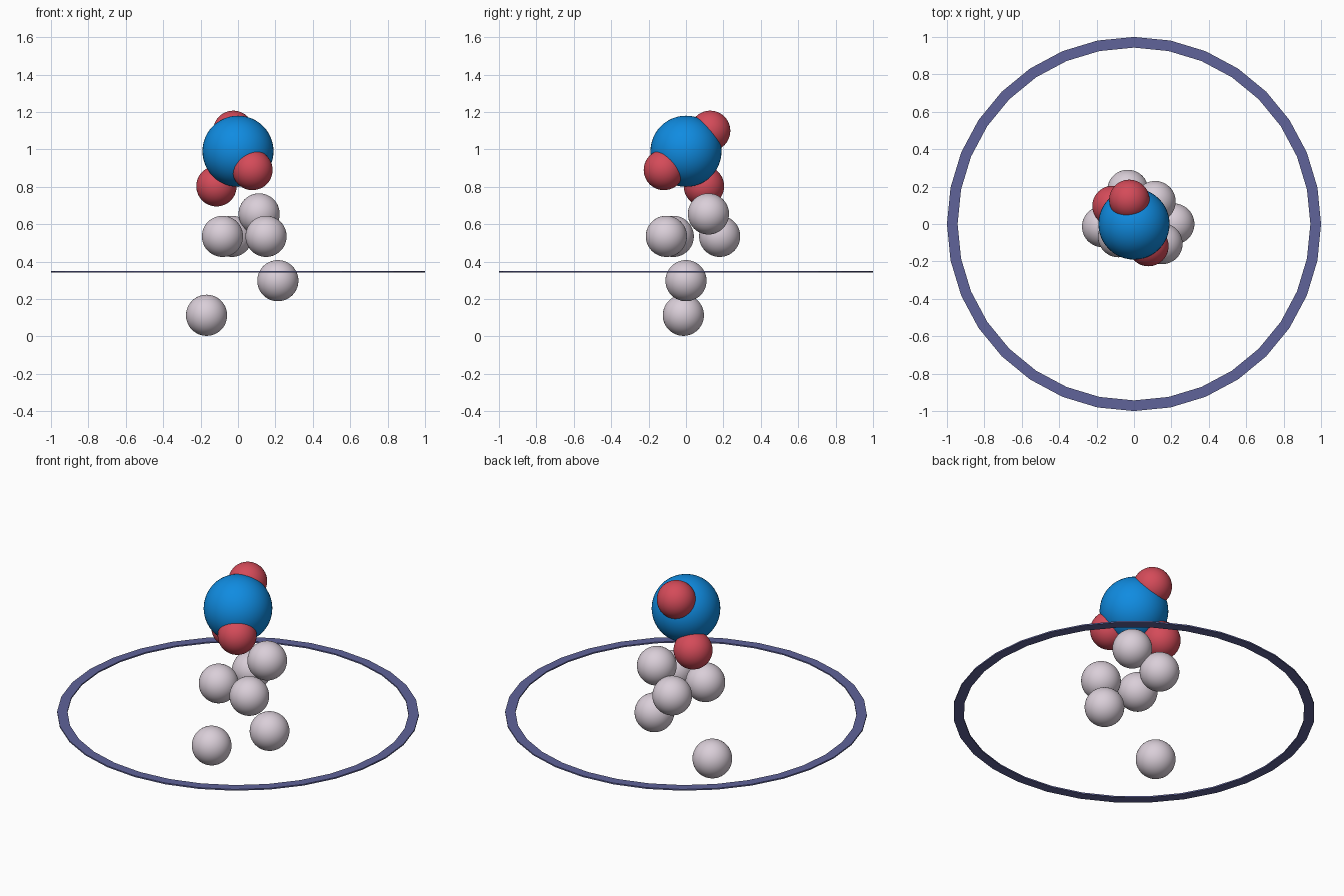
import bpy, bmesh, math

if "Cube" in bpy.data.objects:
    bpy.data.objects.remove(bpy.data.objects["Cube"])


def material(name, rgb):
    m = bpy.data.materials.new(name)
    m.diffuse_color = (*rgb, 1.0)
    m.use_nodes = True
    m.node_tree.nodes["Principled BSDF"].inputs["Base Color"].default_value = m.diffuse_color
    return m


BLUE = material("bright_blue", (0.005, 0.26, 0.75))
RED = material("warm_red", (0.66, 0.07, 0.10))
SILVER = material("pale_mauve", (0.70, 0.62, 0.69))
NAVY = material("slate_violet", (0.115, 0.125, 0.32))


def finish(bm, name, mat, smooth):
    mesh = bpy.data.meshes.new(name)
    bmesh.ops.recalc_face_normals(bm, faces=bm.faces)
    for f in bm.faces:
        f.smooth = smooth
    bm.to_mesh(mesh)
    bm.free()
    mesh.materials.append(mat)
    obj = bpy.data.objects.new(name, mesh)
    bpy.context.collection.objects.link(obj)
    return obj


def ball(name, centre, radius, mat):
    bm = bmesh.new()
    bmesh.ops.create_uvsphere(bm, u_segments=48, v_segments=24, radius=radius)
    finish(bm, name, mat, True).location = centre


# large core ball
ball("core_ball", (0, 0, 0.99), 0.19, BLUE)

# red balls sunk into the core
for i, c in enumerate([(-0.115, 0.096, 0.803), (0.077, -0.118, 0.89),
                       (-0.025, 0.129, 1.099)]):
    ball(f"red_ball_{i + 1}", c, 0.108, RED)

# loose pale balls below
for i, c in enumerate([(-0.168, -0.014, 0.113), (0.213, 0, 0.298),
                       (0.113, 0.12, 0.655), (0.15, -0.105, 0.535),
                       (-0.083, -0.068, 0.535), (-0.033, 0.18, 0.535)]):
    ball(f"pale_ball_{i + 1}", c, 0.11, SILVER)

# thin flat 32-sided ring
bm = bmesh.new()
N = 32
profile = [(1.0, 0.343), (1.0, 0.351), (0.943, 0.351), (0.943, 0.343)]
loops = [[bm.verts.new((r * math.cos(2 * math.pi * k / N),
                        r * math.sin(2 * math.pi * k / N), z))
          for r, z in profile] for k in range(N)]
for k in range(N):
    a, b = loops[k], loops[(k + 1) % N]
    for j in range(4):
        n = (j + 1) % 4
        bm.faces.new((a[j], b[j], b[n], a[n]))
finish(bm, "orbit_ring", NAVY, False)
